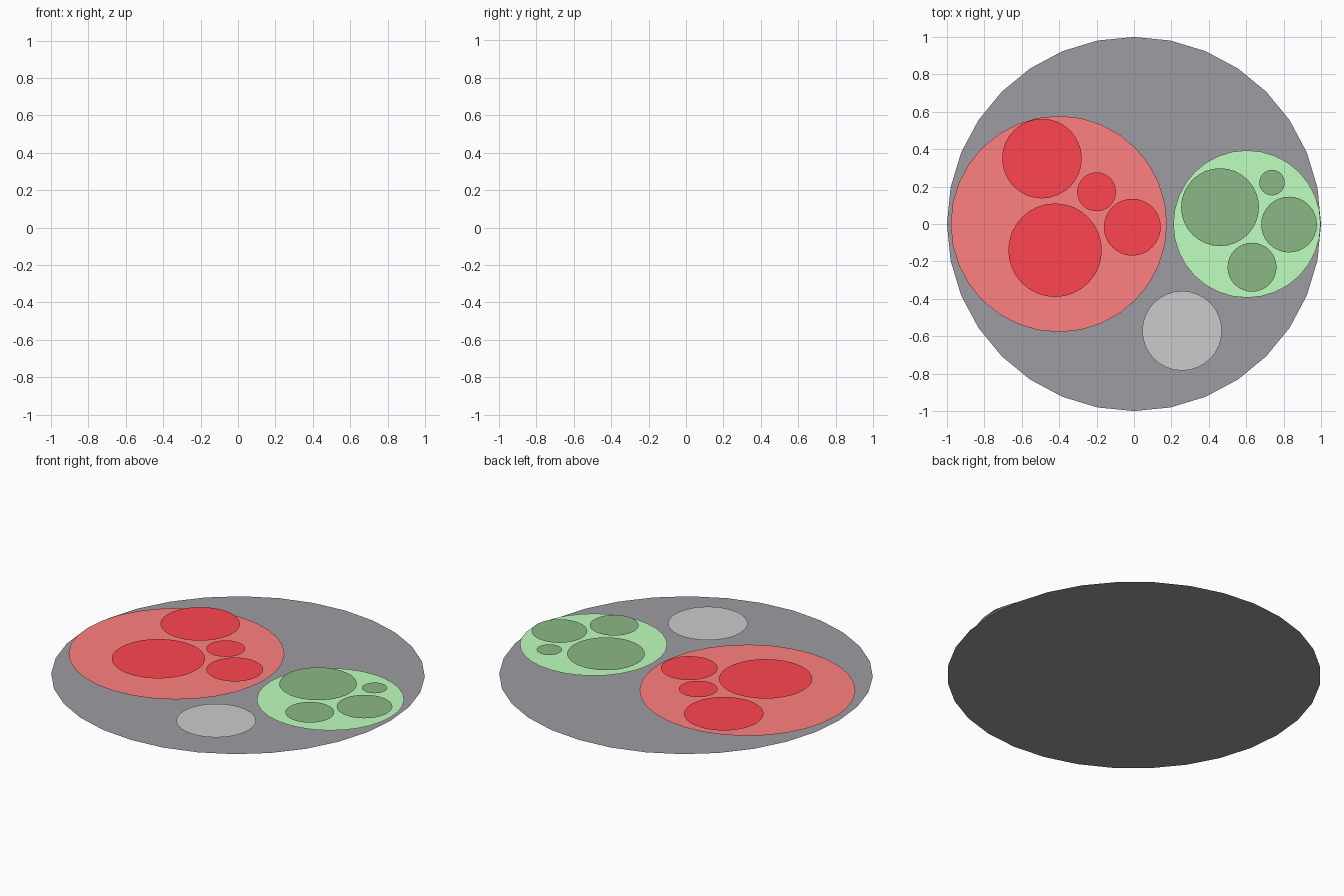
import bpy

if "Cube" in bpy.data.objects:
    bpy.data.objects.remove(bpy.data.objects["Cube"])

STEP = 0.019  # height between stacked layers


def material(name, rgb):
    mat = bpy.data.materials.new(name)
    mat.diffuse_color = (*rgb, 1.0)
    mat.use_nodes = True
    mat.node_tree.nodes["Principled BSDF"].inputs["Base Color"].default_value = mat.diffuse_color
    return mat


def disc(name, x, y, radius, layer, mat=None):
    """Flat 32-sided disc on the given layer."""
    bpy.ops.mesh.primitive_circle_add(vertices=32, radius=radius, fill_type='NGON',
                                      location=(x, y, layer * STEP))
    obj = bpy.context.object
    obj.name = name
    if mat:
        obj.data.materials.append(mat)
    return obj


dark_grey = material("dark_grey", (0.34, 0.34, 0.36))
light_red = material("light_red", (1.0, 0.22, 0.22))
deep_red = material("deep_red", (1.0, 0.06, 0.08))
light_green = material("light_green", (0.52, 1.0, 0.52))
deep_green = material("deep_green", (0.26, 0.48, 0.24))

# Base disc
disc("base_disc", 0, 0, 1.0, 0, dark_grey)

# Middle layer: the two groups and one plain disc
disc("red_group_disc", -0.402, 0, 0.578, 1, light_red)
disc("green_group_disc", 0.604, 0, 0.394, 1, light_green)
disc("plain_disc", 0.257, -0.571, 0.213, 1)

# Top layer: small discs inside each group
groups = {
    "red": (deep_red, [(-0.492, 0.35, 0.213), (-0.422, -0.14, 0.25),
                       (-0.2, 0.172, 0.104), (-0.009, -0.017, 0.152)]),
    "green": (deep_green, [(0.46, 0.09, 0.208), (0.738, 0.221, 0.068),
                           (0.829, -0.003, 0.149), (0.631, -0.231, 0.131)]),
}
for colour, (mat, items) in groups.items():
    for i, (x, y, r) in enumerate(items, 1):
        disc(f"{colour}_item_disc_{i}", x, y, r, 2, mat)
